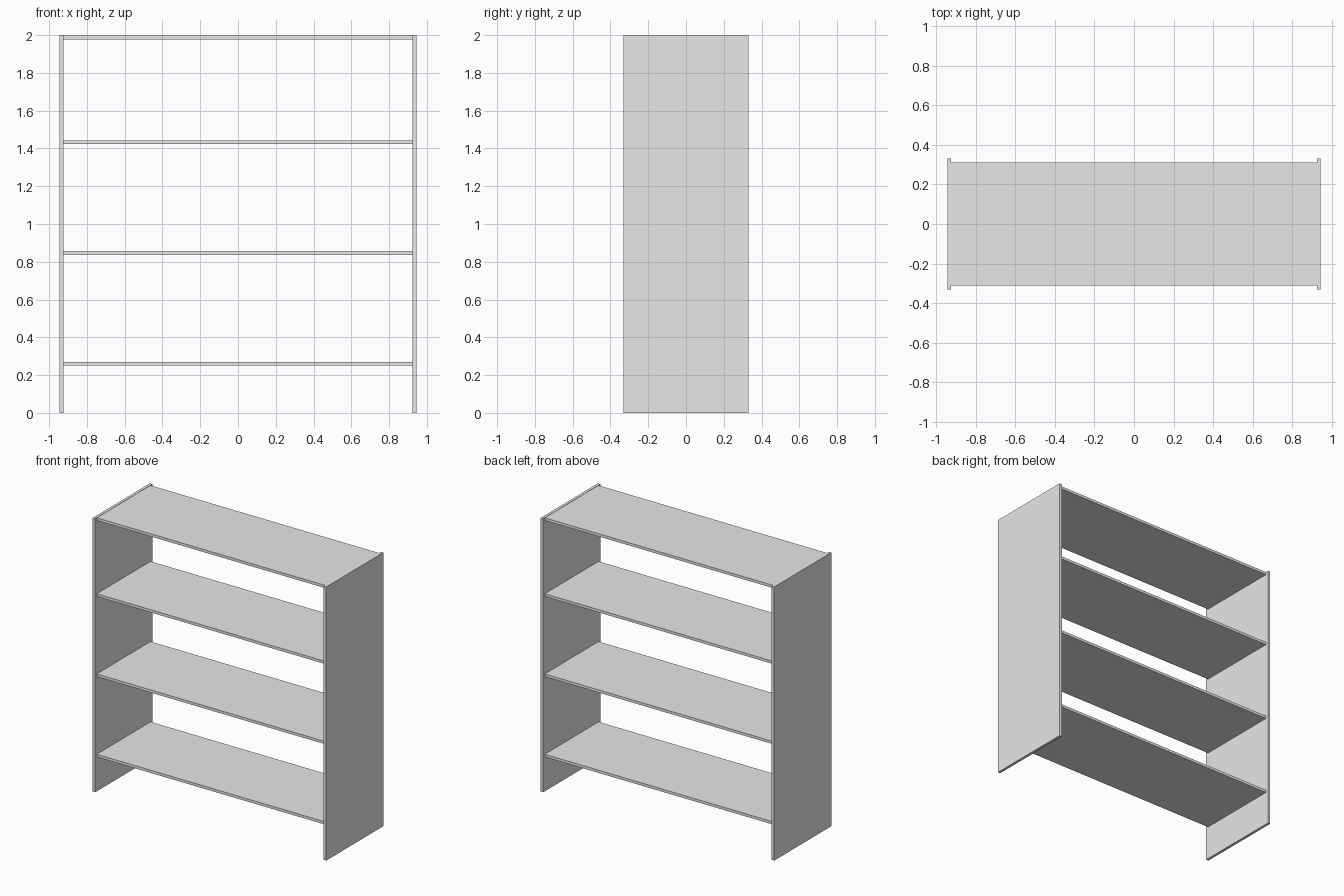
import bpy

cube = bpy.data.objects.get("Cube")
if cube:
    bpy.data.objects.remove(cube, do_unlink=True)

# Single plain grey finish
grey = bpy.data.materials.new("light_grey")
grey.use_nodes = True
colour = (0.8, 0.8, 0.8, 1)
grey.diffuse_color = colour
grey.node_tree.nodes["Principled BSDF"].inputs["Base Color"].default_value = colour

HALF_WIDTH = 0.944
THICK = 0.02
HEIGHT = 2.0
PANEL_DEPTH = 0.66
SHELF_DEPTH = 0.62


def board(name, size, centre):
    """Add a flat-faced board with its scale applied."""
    bpy.ops.mesh.primitive_cube_add(size=1, location=centre)
    ob = bpy.context.object
    ob.name = name
    ob.data.name = name
    ob.scale = size
    bpy.ops.object.transform_apply(location=False, rotation=False, scale=True)
    ob.data.materials.append(grey)
    return ob


# Upright side panels
for name, side in (("left_panel", 1), ("right_panel", -1)):
    board(name, (THICK, PANEL_DEPTH, HEIGHT),
          (side * (HALF_WIDTH - THICK / 2), 0, HEIGHT / 2))

# Shelves set between the panels, slightly shallower than them
shelf_tops = {"bottom_shelf": 0.27, "lower_shelf": 0.857,
              "upper_shelf": 1.443, "top_shelf": 1.998}
for name, top in shelf_tops.items():
    board(name, (2 * (HALF_WIDTH - THICK), SHELF_DEPTH, THICK),
          (0, 0, top - THICK / 2))
